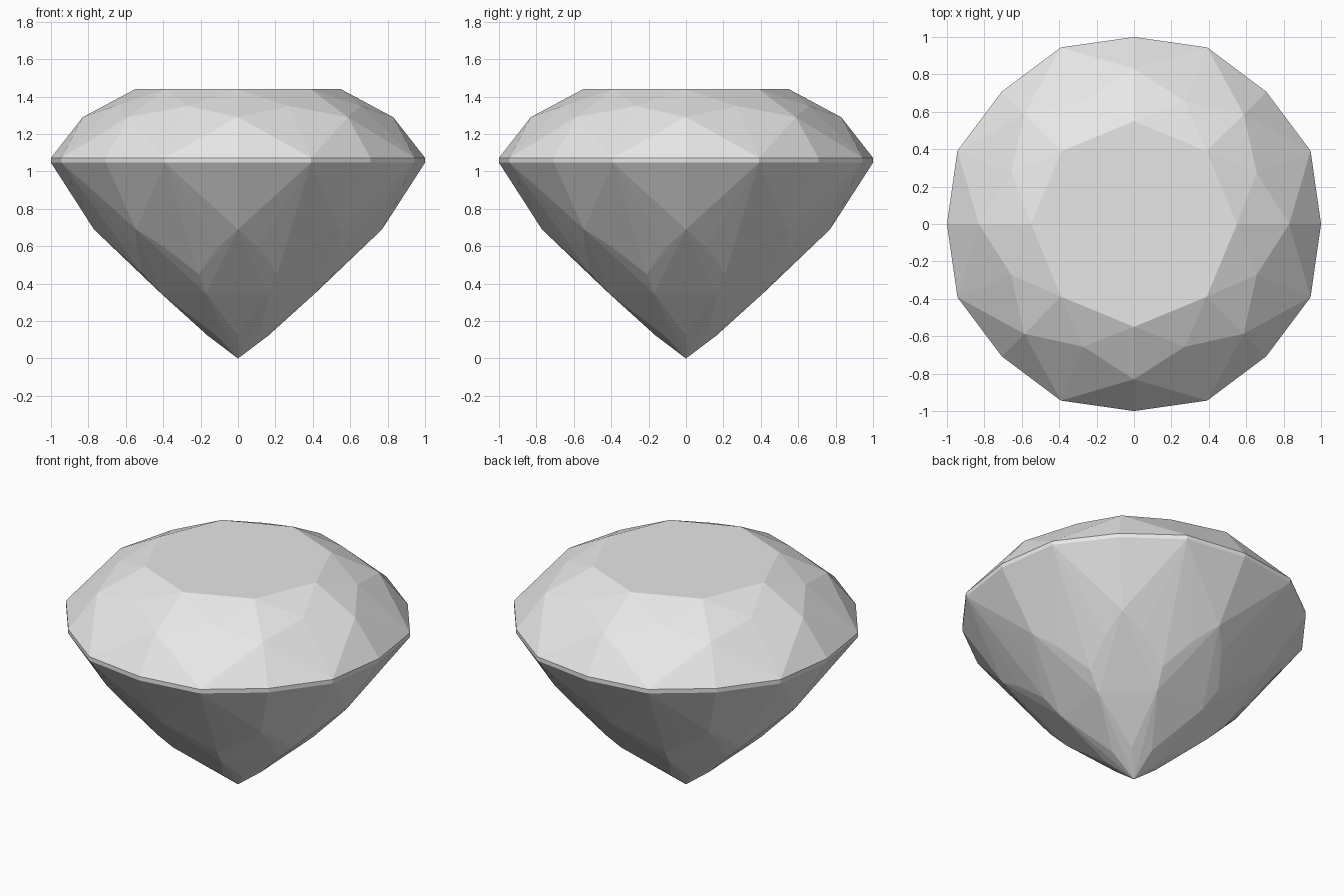
import bpy
import bmesh
from math import cos, sin, radians

if "Cube" in bpy.data.objects:
    bpy.data.objects.remove(bpy.data.objects["Cube"], do_unlink=True)

stone = bpy.data.materials.new("light_grey")
stone.use_nodes = True
colour = (0.8, 0.8, 0.8, 1)
stone.diffuse_color = colour
stone.node_tree.nodes["Principled BSDF"].inputs["Base Color"].default_value = colour

bm = bmesh.new()


def ring(radius, height, offset=0.0):
    """Eight facet corners, evenly spaced around the axis."""
    for k in range(8):
        a = radians(45 * k + offset)
        bm.verts.new((radius * cos(a), radius * sin(a), height))


# Crown: table, star corners, kite corners
ring(0.55, 1.44)
ring(0.71, 1.35, 22.5)
ring(0.83, 1.29)

# Girdle: thin upright band with sixteen sides
for z in (1.073, 1.047):
    ring(1.0, z)
    ring(1.022, z, 22.5)

# Pavilion: lower girdle facets, main facets and pointed tip
ring(0.77, 0.69)
for side in (-1, 1):
    ring(0.67, 0.595, side * 9.4)
ring(0.55, 0.452, 22.5)
ring(0.446, 0.348, 22.5)
ring(0.162, 0.122)
bm.verts.new((0, 0, 0))

# Wrap the corners in flat facets and merge coplanar pieces
hull = bmesh.ops.convex_hull(bm, input=bm.verts[:])
loose = [v for v in bm.verts if not v.link_faces]
bmesh.ops.delete(bm, geom=loose, context="VERTS")
bmesh.ops.dissolve_limit(bm, angle_limit=radians(0.8),
                         verts=bm.verts[:], edges=bm.edges[:])
bmesh.ops.recalc_face_normals(bm, faces=bm.faces[:])

mesh = bpy.data.meshes.new("cut_gem")
bm.to_mesh(mesh)
bm.free()
mesh.materials.append(stone)
gem = bpy.data.objects.new("cut_gem", mesh)
bpy.context.collection.objects.link(gem)
